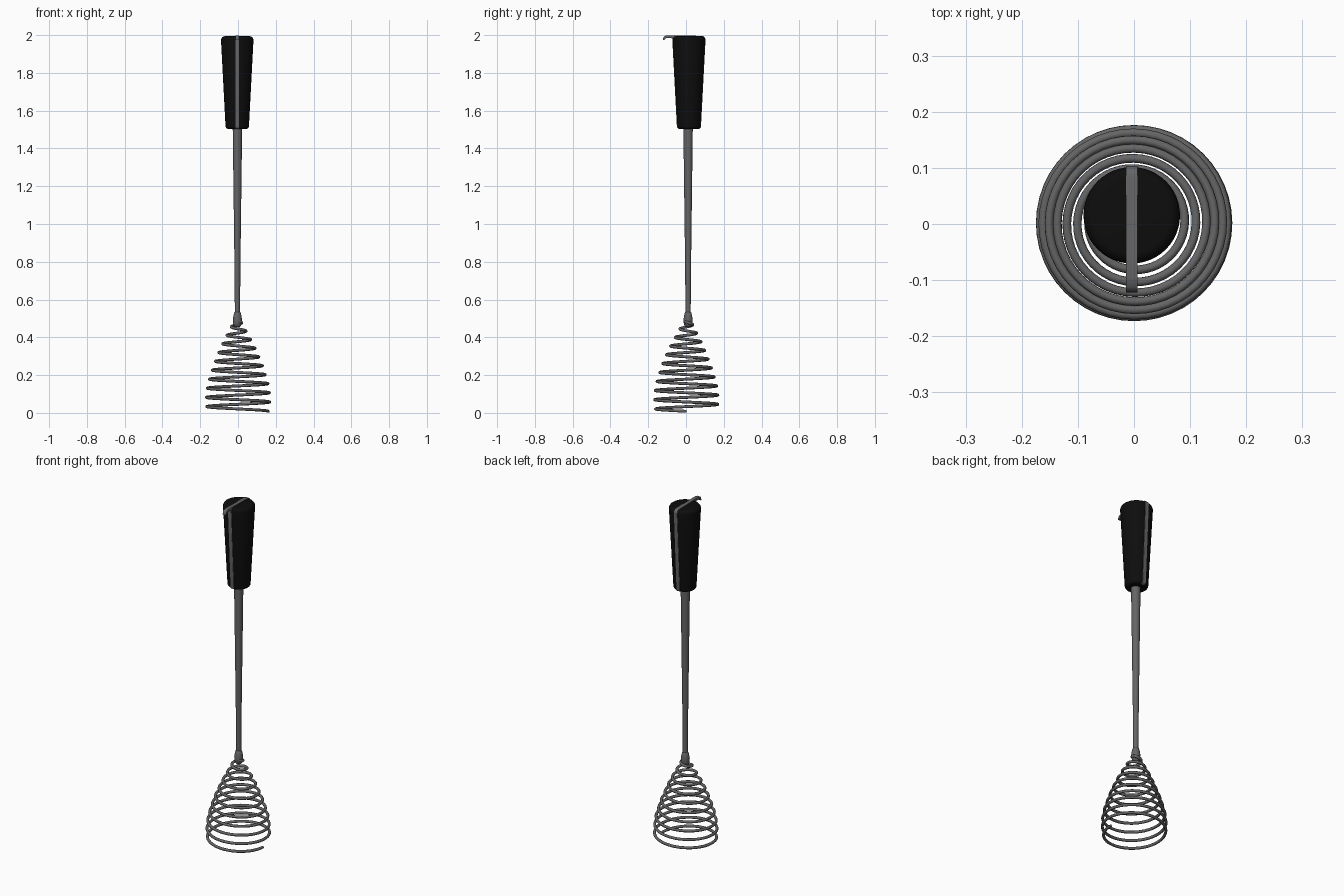
import bpy, bmesh, math
from mathutils import Vector

cube = bpy.data.objects.get("Cube")
if cube:
    bpy.data.objects.remove(cube)


def material(name, value, rough):
    m = bpy.data.materials.new(name)
    m.use_nodes = True
    colour = (value, value, value, 1)
    m.diffuse_color = colour
    node = next(n for n in m.node_tree.nodes if n.type == 'BSDF_PRINCIPLED')
    node.inputs["Base Color"].default_value = colour
    node.inputs["Roughness"].default_value = rough
    return m


steel = material("grey steel", 0.13, 0.5)
black = material("black plastic", 0.004, 0.6)
AXIS = Vector((-0.004, 0.0135, 0))


def finish(name, bm, mat, angle=40):
    bmesh.ops.recalc_face_normals(bm, faces=bm.faces)
    mesh = bpy.data.meshes.new(name)
    bm.to_mesh(mesh)
    bm.free()
    mesh.materials.append(mat)
    ob = bpy.data.objects.new(name, mesh)
    bpy.context.collection.objects.link(ob)
    smooth(ob, angle)
    return ob


def smooth(ob, angle):
    bpy.ops.object.select_all(action='DESELECT')
    ob.select_set(True)
    bpy.context.view_layer.objects.active = ob
    bpy.ops.object.shade_smooth_by_angle(angle=math.radians(angle))


def lathe(name, profile, mat, centre, sides=48):
    """Turn (radius, height) points about a vertical axis."""
    bm = bmesh.new()
    rings = []
    for r, z in profile:
        rings.append([bm.verts.new((centre.x + r * math.cos(a), centre.y + r * math.sin(a), z))
                      for a in (math.tau * i / sides for i in range(sides))])
    for low, high in zip(rings, rings[1:]):
        for i in range(sides):
            j = (i + 1) % sides
            bm.faces.new((low[i], low[j], high[j], high[i]))
    bm.faces.new(rings[0])
    bm.faces.new(rings[-1])
    return finish(name, bm, mat)


def arc(cr, cz, radius, start, end, steps=6):
    angles = [math.radians(start + (end - start) * i / steps) for i in range(steps + 1)]
    return [(cr + radius * math.cos(a), cz + radius * math.sin(a)) for a in angles]


# Tapered grip with rounded ends
grip_profile = arc(0.047, 1.518, 0.015, -90, 0) + arc(0.066, 1.974, 0.02, 0, 90)
grip_axis = Vector((AXIS.x, 0.0155, 0))
lathe("handle_grip", grip_profile, black, grip_axis)

# Tapered rod and the collar that holds the wire
rod_axis = Vector((-0.003, 0.011, 0))
lathe("shaft", [(0.0135, 0.5), (0.016, 0.8), (0.025, 1.51)], steel, rod_axis, 32)
lathe("collar", [(0.012, 0.455), (0.019, 0.462), (0.023, 0.475), (0.024, 0.495),
                 (0.021, 0.515), (0.0175, 0.53), (0.013, 0.535)], steel, rod_axis, 32)

# Metal strip set through the grip, following its outline, with a hook at the front
lift = 0.002
back = [(grip_axis.y + r + lift, z + (lift if z > 1.9 else 0)) for r, z in grip_profile]
front = [(grip_axis.y - r - lift, z) for r, z in reversed(grip_profile) if z < 1.98]
hook = [(-0.06, 1.999), (-0.095, 1.999), (-0.112, 1.996), (-0.12, 1.988), (-0.122, 1.973),
        (-0.114, 1.973), (-0.109, 1.982), (-0.1, 1.986), (-0.08, 1.985)]
bm = bmesh.new()
outline = [bm.verts.new((AXIS.x - 0.0105, y, z)) for y, z in back + hook + front]
face = bm.faces.new(outline)
extruded = bmesh.ops.extrude_face_region(bm, geom=[face])
moved = [g for g in extruded["geom"] if isinstance(g, bmesh.types.BMVert)]
bmesh.ops.translate(bm, verts=moved, vec=(0.021, 0, 0))
finish("handle_strip_and_hook", bm, steel)

# Conical wire spring: (height, coil radius)
shape = [(0.0, 0.158), (0.03, 0.165), (0.06, 0.168), (0.11, 0.166), (0.157, 0.158), (0.2, 0.145),
         (0.25, 0.129), (0.3, 0.109), (0.345, 0.09), (0.39, 0.068), (0.43, 0.046),
         (0.475, 0.024), (0.5, 0.004)]


def coil_radius(z):
    for (z0, r0), (z1, r1) in zip(shape, shape[1:]):
        if z <= z1:
            return r0 + (r1 - r0) * (z - z0) / (z1 - z0)
    return shape[-1][1]


curve = bpy.data.curves.new("coil_spring", 'CURVE')
curve.dimensions = '3D'
curve.bevel_depth = 0.0078
curve.bevel_resolution = 3
curve.use_fill_caps = True
spline = curve.splines.new('POLY')
per_turn = 48
count = int(10.35 * per_turn)
spline.points.add(count - 1)
for i, p in enumerate(spline.points):
    t = i / per_turn
    z = 0.0085 + 0.0495 * t - 0.00025 * t * t
    r = coil_radius(z)
    a = -math.tau * t
    follow = max(0, (z - 0.3) / 0.2)
    p.co = (r * math.cos(a) + rod_axis.x * follow,
            0.002 + r * math.sin(a) + 0.007 * follow, z, 1)
curve.materials.append(steel)
coil = bpy.data.objects.new("coil_spring", curve)
bpy.context.collection.objects.link(coil)
bpy.ops.object.select_all(action='DESELECT')
coil.select_set(True)
bpy.context.view_layer.objects.active = coil
bpy.ops.object.convert(target='MESH')
smooth(bpy.context.view_layer.objects.active, 50)
